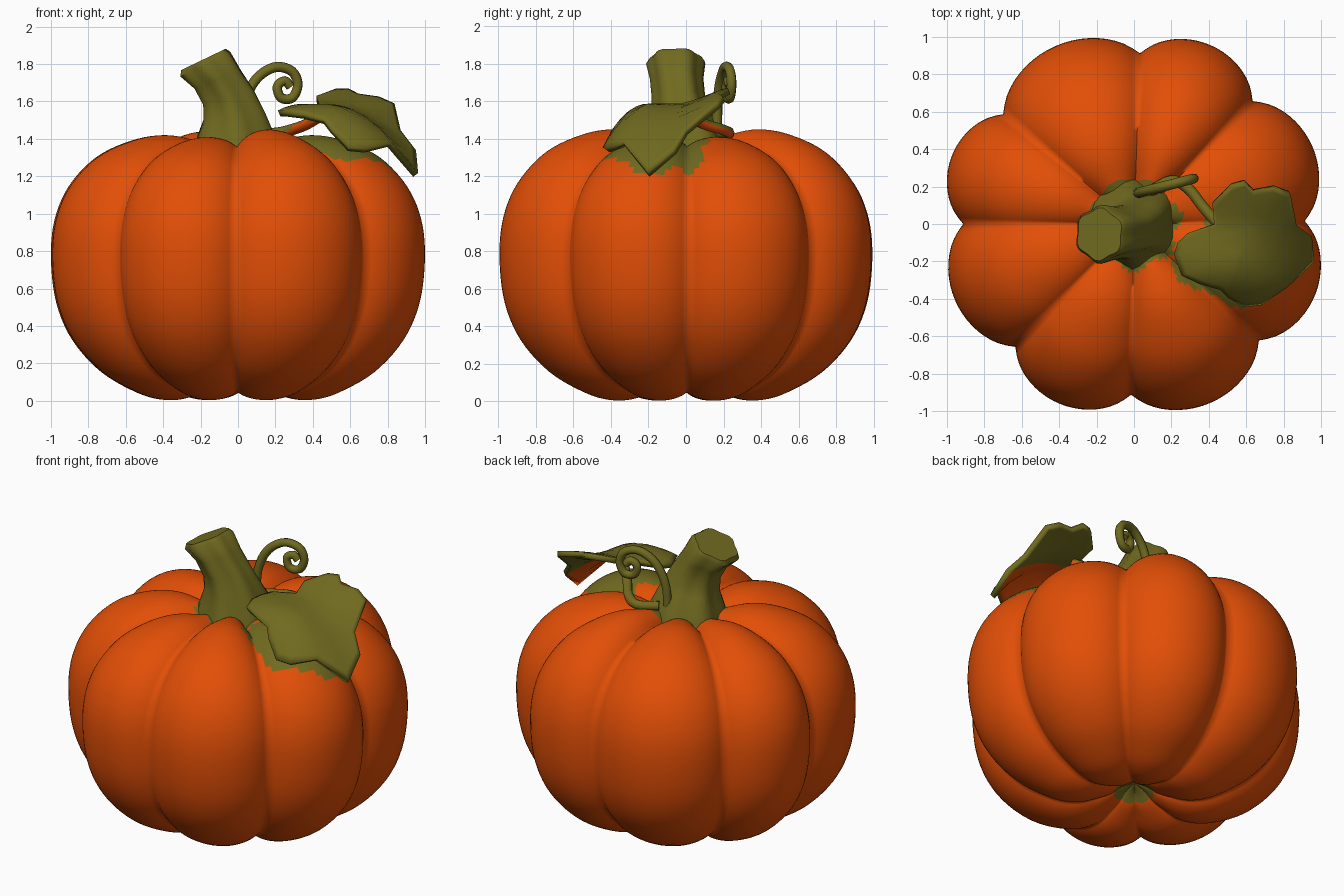
import bpy, bmesh, math
from mathutils import Vector

if "Cube" in bpy.data.objects:
    bpy.data.objects.remove(bpy.data.objects["Cube"], do_unlink=True)


def make_material(name, colour):
    mat = bpy.data.materials.new(name)
    mat.use_nodes = True
    mat.diffuse_color = colour
    mat.node_tree.nodes["Principled BSDF"].inputs["Base Color"].default_value = colour
    return mat


orange = make_material("pumpkin orange", (0.76, 0.077, 0.002, 1))
green = make_material("olive green", (0.165, 0.145, 0.014, 1))


def finish(obj, materials, angle):
    for mat in materials:
        obj.data.materials.append(mat)
    bpy.ops.object.select_all(action="DESELECT")
    obj.select_set(True)
    bpy.context.view_layer.objects.active = obj
    bpy.ops.object.shade_smooth_by_angle(angle=math.radians(angle))


def object_from_bmesh(name, bm):
    bmesh.ops.recalc_face_normals(bm, faces=bm.faces)
    mesh = bpy.data.meshes.new(name)
    bm.to_mesh(mesh)
    bm.free()
    obj = bpy.data.objects.new(name, mesh)
    bpy.context.collection.objects.link(obj)
    return obj


def smooth_path(points, steps):
    """Catmull-Rom interpolation through the given points."""
    pts = [Vector(p) for p in points]
    pts = [pts[0] * 2 - pts[1]] + pts + [pts[-1] * 2 - pts[-2]]
    result = []
    for a, b, c, d in zip(pts, pts[1:], pts[2:], pts[3:]):
        for i in range(steps):
            t = i / steps
            result.append((b * 2 + (c - a) * t + (a * 2 - b * 5 + c * 4 - d) * t * t
                           + (b * 3 - a - c * 3 + d) * t ** 3) / 2)
    return result + [pts[-2]]


def bridge(bm, lower, upper):
    n = len(lower)
    for i in range(n):
        j = (i + 1) % n
        bm.faces.new((lower[i], lower[j], upper[j], upper[i]))


def fan(bm, ring, point):
    centre = bm.verts.new(point)
    for i, v in enumerate(ring):
        bm.faces.new((v, ring[(i + 1) % len(ring)], centre))


def inside(x, y, outline):
    """Even-odd test for a point in a flat outline."""
    hit = False
    for (ax, ay), (bx, by) in zip(outline, outline[1:] + outline[:1]):
        if (ay > y) != (by > y) and x < ax + (y - ay) * (bx - ax) / (by - ay):
            hit = not hit
    return hit


# Leaf outline seen from above, shared by the leaf and its stain on the body
leaf_outline = [
    (0.22, -0.16), (0.24, -0.1), (0.29, -0.05), (0.43, 0), (0.42, 0.11),
    (0.52, 0.21), (0.59, 0.23), (0.64, 0.18), (0.75, 0.2), (0.83, 0.17),
    (0.86, 0), (0.94, -0.06), (0.95, -0.2), (0.81, -0.33), (0.68, -0.42),
    (0.59, -0.43), (0.5, -0.38), (0.46, -0.34), (0.35, -0.31), (0.26, -0.27)]
centre_x, centre_y = 0.6, -0.1

# Body: ridge profile swept round, pulled in at eight uneven grooves
profile = smooth_path([
    (0, 0.17), (0.08, 0.13), (0.16, 0.07), (0.3, 0.015), (0.42, 0.005),
    (0.56, 0.04), (0.76, 0.15), (0.92, 0.32), (1.01, 0.52), (1.04, 0.76),
    (1.02, 0.98), (0.94, 1.17), (0.79, 1.33), (0.6, 1.42), (0.42, 1.45),
    (0.25, 1.42), (0.12, 1.37), (0, 1.34)], 5)
grooves = [1, 46, 88, 140, 180, 226, 269, 317, 361]
lobe_drops = [0.04, 0, 0.01, 0.03, 0.03, 0.04, 0, 0.03]
lobe_steps = 20
softness = 0.15


def bulge(s):
    """0 in a rounded groove, 1 on the crest of a lobe."""
    soft = math.hypot(s, softness) - softness
    return (soft / (math.hypot(1, softness) - softness)) ** 0.6


bm = bmesh.new()
rings = []
for r, z in [(p.x, p.y) for p in profile[1:-1]]:
    ring = []
    blend = min(1, r / 0.25)
    upper = max(0, z - 0.75) / 0.7
    for start, end, drop in zip(grooves, grooves[1:], lobe_drops):
        for i in range(lobe_steps):
            t = i / lobe_steps
            a = math.radians(start + (end - start) * t)
            crest = bulge(math.sin(math.pi * t))
            dent = (1 - crest) * blend
            reach = r * (1 - 0.122 * dent)
            squash = 0.13 if z > 0.75 else 0.06
            height = 0.75 + (z - 0.75) * (1 - squash * dent) - drop * crest * blend * upper
            ring.append(bm.verts.new((reach * math.cos(a), reach * math.sin(a), height)))
    rings.append(ring)
for lower, upper in zip(rings, rings[1:]):
    bridge(bm, lower, upper)
fan(bm, rings[0], (0, 0, profile[0].y))
fan(bm, rings[-1], (0, 0, profile[-1].y))
body = object_from_bmesh("pumpkin_body", bm)
finish(body, [orange, green], 90)

# Green stains around the stem, under the leaf and in the bottom dimple
stain = [(centre_x + (x - centre_x) * 0.88 - 0.06, centre_y + (y - centre_y) * 0.88 - 0.06)
         for x, y in leaf_outline]
for face in body.data.polygons:
    x, y, z = face.center
    radius = math.hypot(x, y)
    if z > 1:
        ragged = 0.24 + 0.02 * math.sin(7 * math.atan2(y, x))
        face.material_index = int(radius < ragged or inside(x, y, stain))
    else:
        face.material_index = int(radius < 0.12)

# Stem: ribbed loft that leans to one side, with a slanted cut top
# each section: centre x, centre y, height, x radius, y radius, slant
sections = [
    (-0.01, 0, 1.3, 0.24, 0.24, 0), (-0.01, 0, 1.42, 0.21, 0.21, 0),
    (-0.02, -0.02, 1.52, 0.17, 0.16, 0.12), (-0.05, -0.04, 1.62, 0.14, 0.135, 0.28),
    (-0.11, -0.05, 1.72, 0.125, 0.135, 0.42), (-0.175, -0.055, 1.8, 0.135, 0.15, 0.5),
    (-0.185, -0.055, 1.825, 0.12, 0.135, 0.48)]
bm = bmesh.new()
rings = []
for cx, cy, cz, rx, ry, slant in sections:
    ring = []
    for i in range(36):
        a = math.tau * i / 36
        rib = 1 + 0.06 * math.cos(6 * a + 2 * cz)
        dx = rx * rib * math.cos(a)
        ring.append(bm.verts.new((cx + dx, cy + ry * rib * math.sin(a), cz + slant * dx)))
    rings.append(ring)
for lower, upper in zip(rings, rings[1:]):
    bridge(bm, lower, upper)
bm.faces.new(rings[-1])
bm.faces.new(rings[0])
finish(object_from_bmesh("stem", bm), [green], 50)


# Leaf: concentric rings, raised at the back, with a drooping tip and front edge
def leaf_point(x, y):
    lift = 0.4 * max(0, y)
    tip = 1.45 * max(0, x - 0.45) ** 2 * max(0.3, 1 - 2.2 * abs(y + 0.2))
    front = 4 * max(0, -0.2 - y) ** 2
    left = 2 * max(0, 0.35 - x) ** 2
    return (x, y, 1.57 + lift - tip - front - left)


bm = bmesh.new()
rings = []
for size in (1, 0.92, 0.75, 0.5, 0.25):
    rings.append([bm.verts.new(leaf_point(centre_x + (x - centre_x) * size,
                                          centre_y + (y - centre_y) * size))
                  for x, y in leaf_outline])
for outer, inner in zip(rings, rings[1:]):
    bridge(bm, outer, inner)
fan(bm, rings[-1], leaf_point(centre_x, centre_y))
# the outline runs clockwise, so turn the faces to look up
leaf = object_from_bmesh("leaf", bm)
if leaf.data.polygons[0].normal.z < 0:
    leaf.data.flip_normals()
# the front half has an orange underside: the shell takes the next material slot
finish(leaf, [green, orange, green], 60)
for face in leaf.data.polygons:
    face.material_index = 0 if face.center.y < -0.1 else 2
shell = leaf.modifiers.new("thickness", "SOLIDIFY")
shell.thickness = 0.035
shell.offset = 0
shell.material_offset = 1


# Round tubes for the curly tendril and the leaf stalk
def tube(name, points, radius, tip):
    path = smooth_path(points, 4)
    curve = bpy.data.curves.new(name, "CURVE")
    curve.dimensions = "3D"
    curve.bevel_depth = radius
    curve.bevel_resolution = 2
    curve.use_fill_caps = True
    spline = curve.splines.new("POLY")
    spline.points.add(len(path) - 1)
    for i, (point, p) in enumerate(zip(spline.points, path)):
        point.co = (*p, 1)
        point.radius = 1 + (tip - 1) * i / len(path)
    obj = bpy.data.objects.new(name, curve)
    bpy.context.collection.objects.link(obj)
    bpy.ops.object.select_all(action="DESELECT")
    obj.select_set(True)
    bpy.context.view_layer.objects.active = obj
    bpy.ops.object.convert(target="MESH")
    return bpy.context.view_layer.objects.active


curl = [(0.02, 1.44), (0.03, 1.57), (0.07, 1.68), (0.13, 1.75), (0.21, 1.785), (0.29, 1.76),
        (0.32, 1.69), (0.29, 1.62), (0.23, 1.62), (0.21, 1.68), (0.25, 1.71), (0.28, 1.68)]
tendril = tube("tendril", [(x, 0.16 + 0.26 * x, z) for x, z in curl], 0.028, 0.9)
finish(tendril, [green], 50)

stalk = tube("leaf_stalk", [(0.08, 0.17, 1.43), (0.2, 0.23, 1.43), (0.29, 0.19, 1.45),
                            (0.37, 0.09, 1.48), (0.47, -0.02, 1.54)], 0.03, 1)
finish(stalk, [green, orange], 50)
for face in stalk.data.polygons:
    face.material_index = int(face.normal.z < 0.2 and face.center.x > 0.24)
